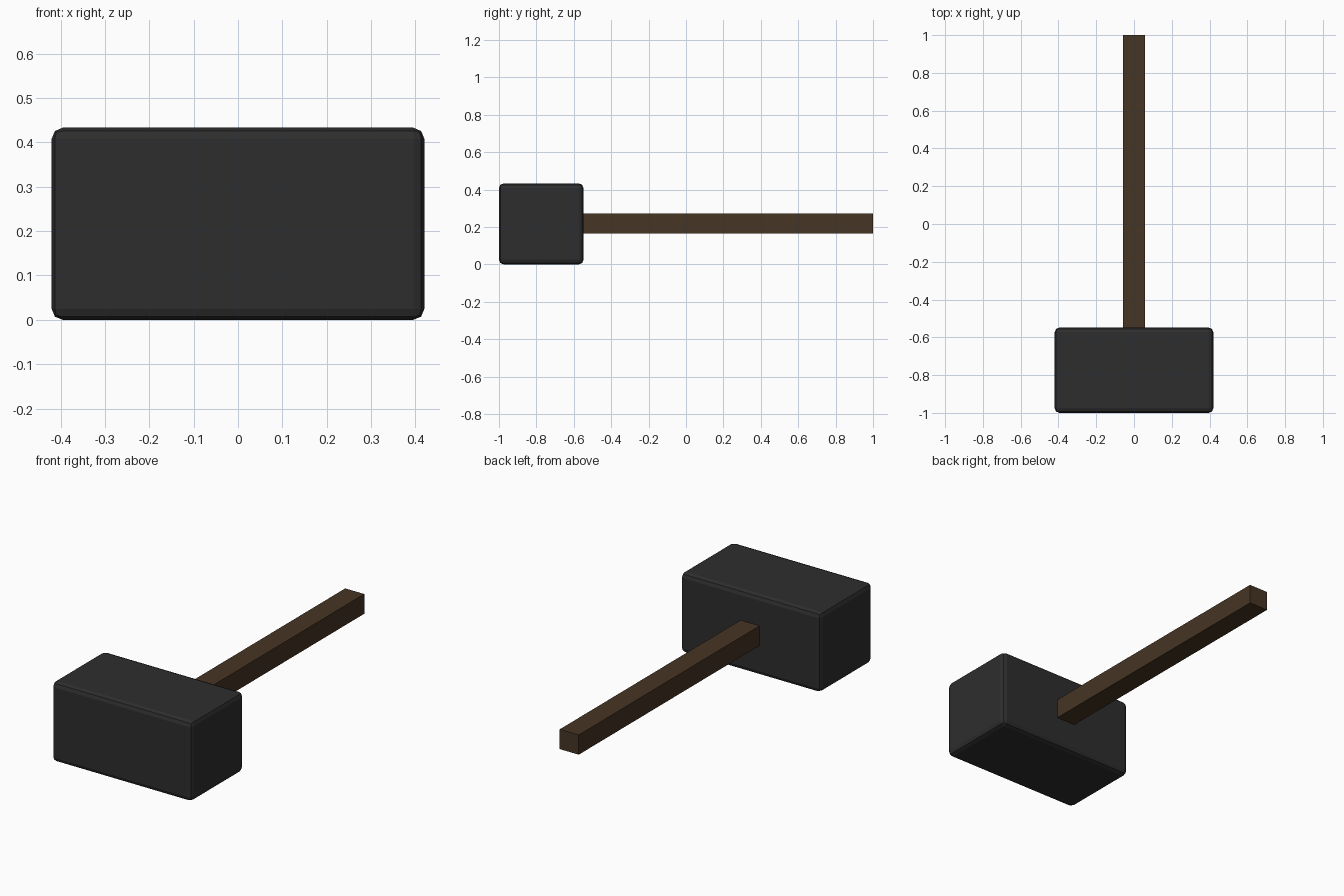
import bpy

old = bpy.data.objects.get("Cube")
if old:
    bpy.data.objects.remove(old, do_unlink=True)


def make_material(name, rgb):
    mat = bpy.data.materials.new(name)
    mat.use_nodes = True
    color = (*rgb, 1.0)
    mat.diffuse_color = color
    mat.node_tree.nodes["Principled BSDF"].inputs["Base Color"].default_value = color
    return mat


def make_block(name, size, center, mat, bevel=0.0, segments=1):
    bpy.ops.mesh.primitive_cube_add(size=1, location=center)
    obj = bpy.context.object
    obj.name = name
    obj.scale = size
    bpy.ops.object.transform_apply(location=False, rotation=False, scale=True)
    obj.data.materials.append(mat)
    if bevel:
        mod = obj.modifiers.new("rounded_edges", "BEVEL")
        mod.width = bevel
        mod.segments = segments
    return obj


dark_iron = make_material("dark_iron", (0.027, 0.027, 0.027))
dark_wood = make_material("dark_wood", (0.061, 0.035, 0.017))

HEIGHT = 0.433
HEAD_BACK = -0.548

# Heavy head with narrow rounded edges
make_block("hammer_head", (0.84, HEAD_BACK + 1, HEIGHT),
           (0, (HEAD_BACK - 1) / 2, HEIGHT / 2), dark_iron, 0.025, 2)

# Square handle, set slightly into the head
handle_start = HEAD_BACK - 0.05
make_block("handle", (0.114, 1 - handle_start, 0.107),
           (0, (1 + handle_start) / 2, HEIGHT / 2 + 0.002), dark_wood)
